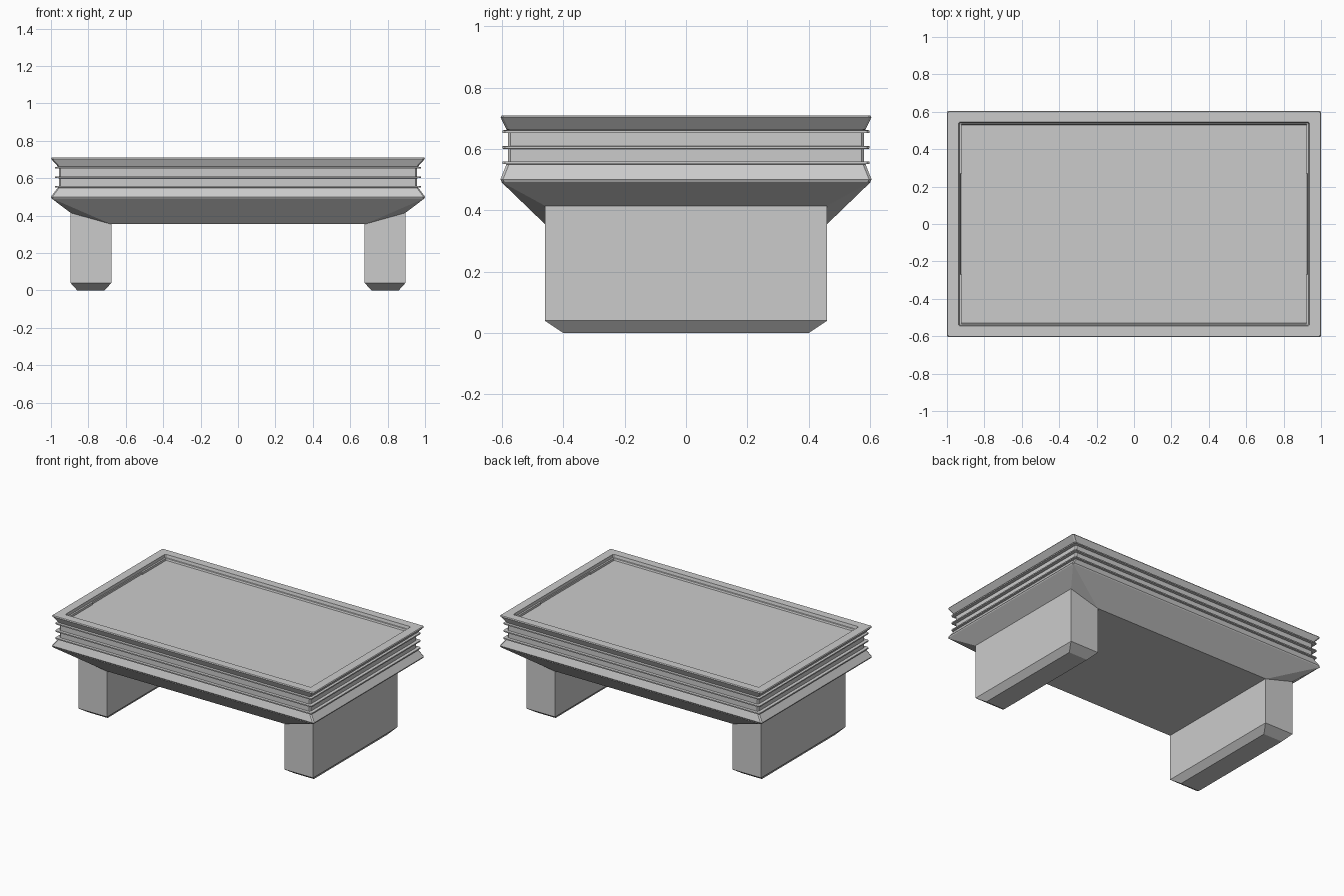
import bpy, bmesh

if "Cube" in bpy.data.objects:
    bpy.data.objects.remove(bpy.data.objects["Cube"])

HX, HY = 1.0, 0.605


def finish(name, bm, smooth=None):
    bmesh.ops.recalc_face_normals(bm, faces=bm.faces)
    me = bpy.data.meshes.new(name)
    bm.to_mesh(me)
    bm.free()
    ob = bpy.data.objects.new(name, me)
    bpy.context.collection.objects.link(ob)
    return ob


def loft(name, levels, caps=(True, True)):
    """Stack rectangular rings (half x, half y, z, corner chamfer, centre x)."""
    bm = bmesh.new()
    rings = []
    for hx, hy, z, c, cx in levels:
        pts = []
        for sx, sy in ((1, 1), (-1, 1), (-1, -1), (1, -1)):
            corner = [(sx * hx, sy * (hy - c)), (sx * (hx - c), sy * hy)]
            if c == 0:
                corner = corner[:1]
            pts += corner if sx * sy > 0 else corner[::-1]
        rings.append([bm.verts.new((x + cx, y, z)) for x, y in pts])
    for a, b in zip(rings, rings[1:]):
        n = len(a)
        for i in range(n):
            j = (i + 1) % n
            bm.faces.new((a[i], a[j], b[j], b[i]))
    if caps[0]:
        bm.faces.new(rings[0])
    if caps[1]:
        bm.faces.new(rings[-1])
    return finish(name, bm)


# moulded edge profile: (x inset, y inset, z), bottom to top
profile = [(0.004, 0.004, 0.493), (0, 0, 0.501), (0.036, 0.019, 0.549)]
for z in (0.550, 0.600, 0.652):
    profile += [(0.043, 0.024, z), (0.022, 0.006, z + 0.001),
                (0.022, 0.006, z + 0.009), (0.043, 0.024, z + 0.010)]
profile += [(0.036, 0.019, 0.664), (0, 0, 0.704), (0.004, 0.004, 0.71)]
levels = [(HX - dx, HY - dy, z, 0.008, 0) for dx, dy, z in profile]
# raised rim, stepped inner wall and sunken panel
levels += [(0.937, 0.545, 0.71, 0.006, 0), (0.934, 0.541, 0.69, 0.006, 0),
           (0.928, 0.534, 0.688, 0.006, 0), (0.926, 0.530, 0.677, 0.006, 0)]
loft("table_top", levels, (False, True))

# small corner ledges along the short inner walls
for sx, sn in ((-1, "left"), (1, "right")):
    for sy, yn in ((-1, "front"), (1, "back")):
        ob = loft(f"rim_ledge_{sn}_{yn}",
                  [(0.006, 0.13, 0.676, 0, sx * 0.926),
                   (0.006, 0.13, 0.692, 0, sx * 0.926)])
        ob.location.y = sy * 0.40

# sloped underside with a flat belly between the legs
bm = bmesh.new()
Z = {"o": (0.998, 0.603, 0.493), "m": (0.895, 0.46, 0.415), "i": (0.68, 0.46, 0.355)}
v = {(k, sx, sy): bm.verts.new((sx * x, sy * y, z))
     for k, (x, y, z) in Z.items() for sx in (-1, 1) for sy in (-1, 1)}
for s in (-1, 1):
    bm.faces.new([v["o", -1, s], v["o", 1, s], v["i", 1, s], v["i", -1, s]])
    bm.faces.new([v["o", s, -1], v["o", s, 1], v["m", s, 1], v["m", s, -1]])
    bm.faces.new([v["m", s, -1], v["m", s, 1], v["i", s, 1], v["i", s, -1]])
    for t in (-1, 1):
        bm.faces.new([v["o", s, t], v["m", s, t], v["i", s, t]])
bm.faces.new([v["i", -1, -1], v["i", 1, -1], v["i", 1, 1], v["i", -1, 1]])
finish("underside", bm)

# slab legs with chamfered feet and a top cut to the underside slope
for s, sn in ((-1, "left"), (1, "right")):
    leg = loft(f"leg_{sn}", [(0.072, 0.40, 0, 0, s * 0.787),
                             (0.109, 0.46, 0.04, 0, s * 0.786),
                             (0.109, 0.46, 0.36, 0, s * 0.786)], (True, False))
    for vert in leg.data.vertices:
        if vert.co.z > 0.3:
            vert.co.z = 0.415 if abs(vert.co.x) > 0.8 else 0.355
